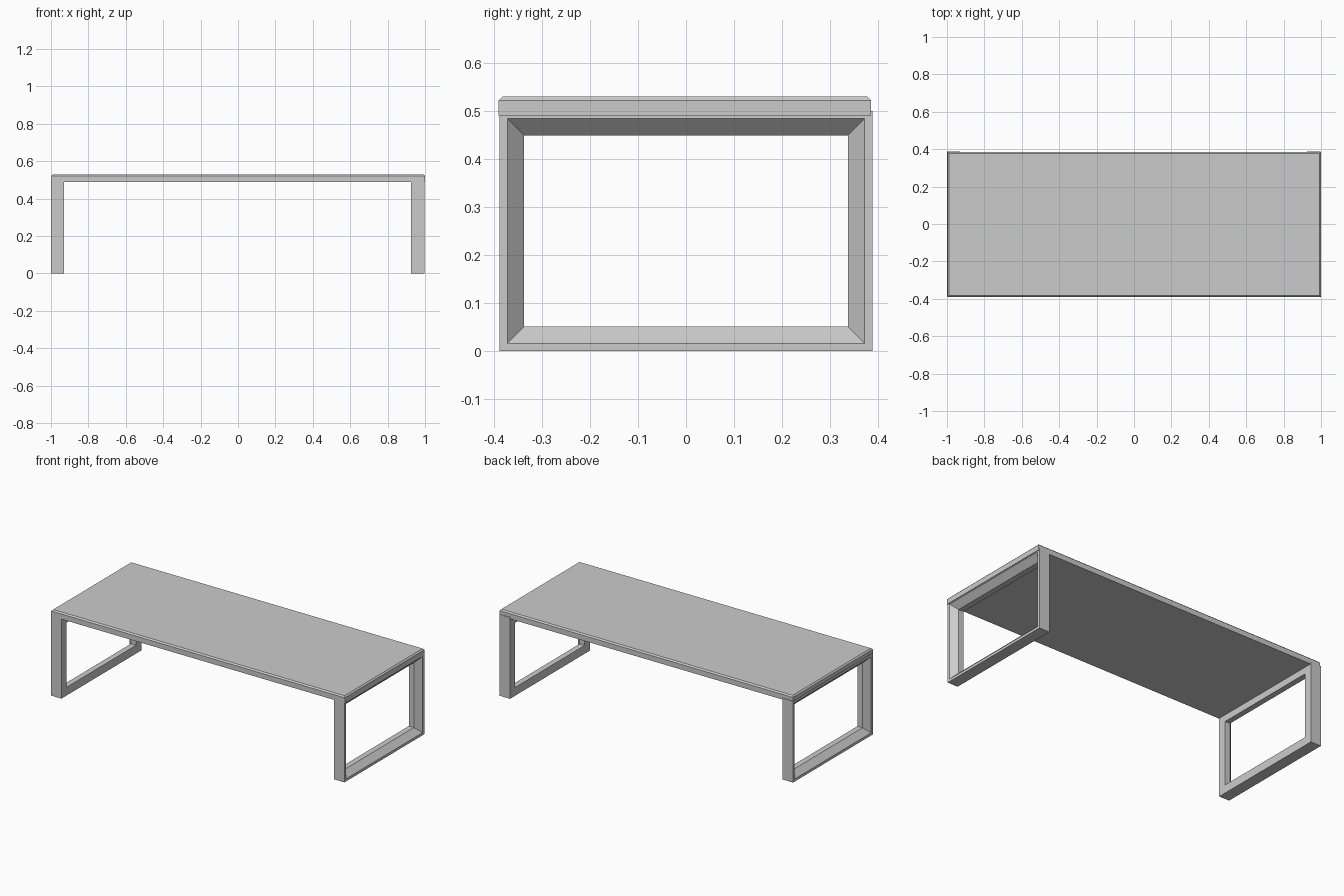
import bpy, bmesh

if "Cube" in bpy.data.objects:
    bpy.data.objects.remove(bpy.data.objects["Cube"])


def finish(bm, name):
    bmesh.ops.recalc_face_normals(bm, faces=bm.faces)
    mesh = bpy.data.meshes.new(name)
    bm.to_mesh(mesh)
    bm.free()
    obj = bpy.data.objects.new(name, mesh)
    bpy.context.collection.objects.link(obj)
    return obj


def table_top(lo, hi, chamfer):
    # Slab with only its upper rim chamfered
    bm = bmesh.new()
    bmesh.ops.create_cube(bm, size=1)
    for v in bm.verts:
        v.co = [lo[i] if v.co[i] < 0 else hi[i] for i in range(3)]
    rim = [e for e in bm.edges if all(v.co.z > hi[2] - 1e-5 for v in e.verts)]
    bmesh.ops.bevel(bm, geom=rim, offset=chamfer, segments=1, affect='EDGES')
    return finish(bm, "table_top")


def leg_frame(name, x_out, x_in, half_y, height):
    # Mitred rectangular loop; the opening is chamfered on the outer side
    rim, bar = 0.016, 0.051
    depth = x_in - x_out
    profile = [(0, 0), (0, rim), (0.5 * depth, bar), (depth, bar), (depth, 0)]
    bm = bmesh.new()
    rings = []
    for dx, inset in profile:
        y, z0, z1 = half_y - inset, inset, height - inset
        rings.append([bm.verts.new((x_out + dx, cy, cz))
                      for cy, cz in ((-y, z0), (y, z0), (y, z1), (-y, z1))])
    n = len(rings)
    for i in range(n):
        a, b = rings[i], rings[(i + 1) % n]
        for j in range(4):
            k = (j + 1) % 4
            bm.faces.new((a[j], a[k], b[k], b[j]))
    return finish(bm, name)


table_top((-0.998, -0.39, 0.49), (1.0, 0.385, 0.53), 0.008)
leg_frame("left_leg_frame", -1.0, -0.93, 0.388, 0.5)
leg_frame("right_leg_frame", 0.996, 0.926, 0.388, 0.5)
